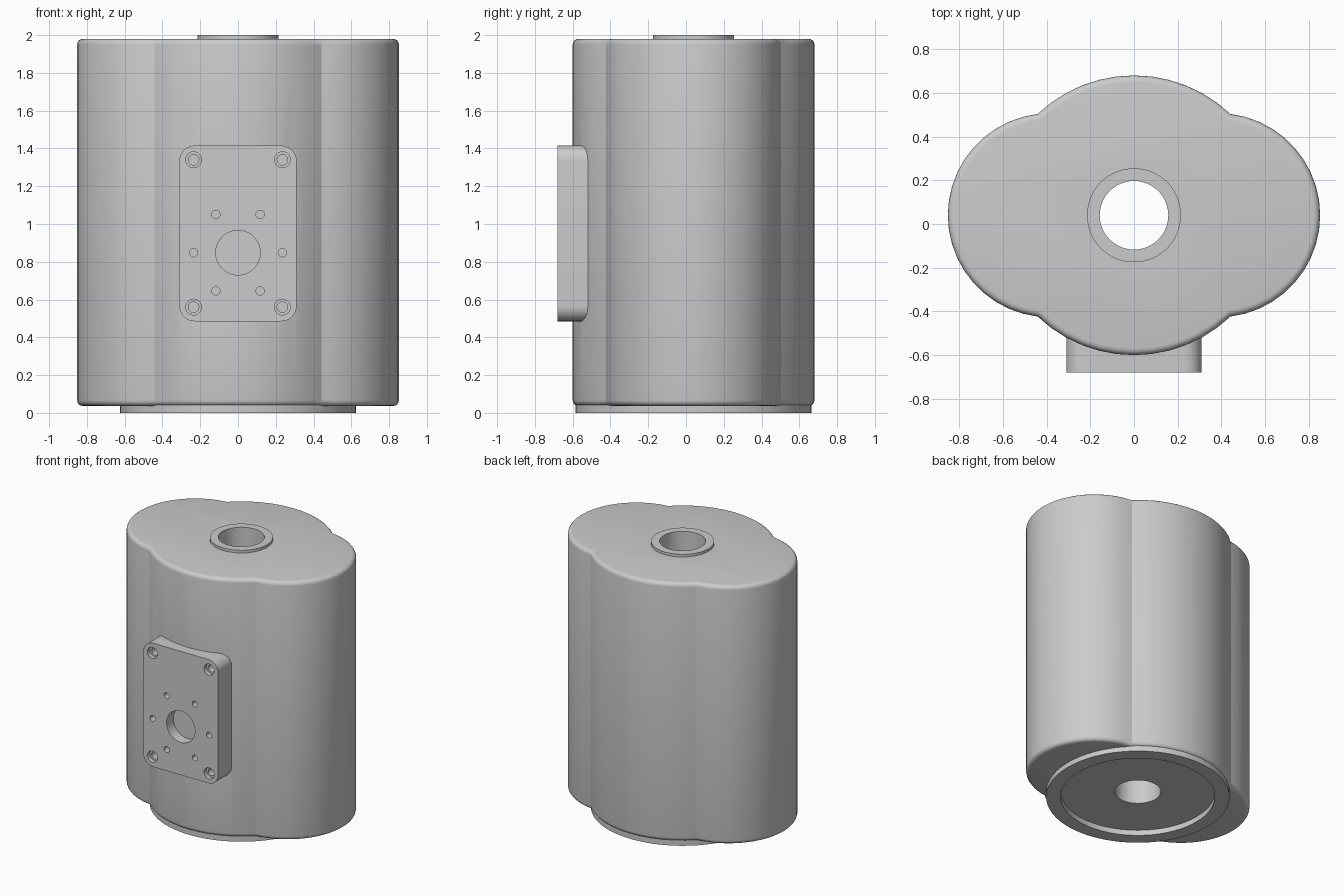
import bpy, bmesh
from math import pi, sin, cos, sqrt, atan2

if "Cube" in bpy.data.objects:
    bpy.data.objects.remove(bpy.data.objects["Cube"])

CY = 0.04                      # centre line of the housing in y
R, r, CX = 0.64, 0.467, 0.385  # middle arc radius, side lobe radius, lobe offset


def loft(name, rings):
    """Closed solid through rings that share the same point count."""
    bm = bmesh.new()
    loops = [[bm.verts.new(p) for p in ring] for ring in rings]
    n = len(loops[0])
    for a, b in zip(loops, loops[1:]):
        for i in range(n):
            j = (i + 1) % n
            bm.faces.new((a[i], a[j], b[j], b[i]))
    bm.faces.new(loops[0][::-1])
    bm.faces.new(loops[-1])
    bmesh.ops.recalc_face_normals(bm, faces=bm.faces)
    me = bpy.data.meshes.new(name)
    bm.to_mesh(me)
    bm.free()
    ob = bpy.data.objects.new(name, me)
    bpy.context.collection.objects.link(ob)
    return ob


def arc(cx, cy, rad, a0, a1, n):
    """n points from a0 towards a1, end point left out."""
    return [(cx + rad * cos(a0 + (a1 - a0) * i / n),
             cy + rad * sin(a0 + (a1 - a0) * i / n)) for i in range(n)]


def outline(d):
    """Four-lobed housing outline, inset by d."""
    big, small = R - d, r - d
    x = (big**2 - small**2 + CX**2) / (2 * CX)
    y = sqrt(big**2 - x**2)
    t, s = atan2(y, x), atan2(y, x - CX)
    return (arc(CX, CY, small, -s, s, 20) + arc(0, CY, big, t, pi - t, 12)
            + arc(-CX, CY, small, pi - s, pi + s, 20)
            + arc(0, CY, big, pi + t, 2 * pi - t, 12))


def disc_z(name, rad, z0, z1, n=64):
    pts = arc(0, CY, rad, 0, 2 * pi, n)
    return loft(name, [[(x, y, z) for x, y in pts] for z in (z0, z1)])


def prism_y(name, pts, y0, y1):
    return loft(name, [[(x, y, z) for x, z in pts] for y in (y0, y1)])


def combine(ob, other, op):
    m = ob.modifiers.new(op, 'BOOLEAN')
    m.operation, m.solver, m.object = op, 'EXACT', other
    bpy.context.view_layer.objects.active = ob
    bpy.ops.object.modifier_apply(modifier=m.name)
    bpy.data.objects.remove(other, do_unlink=True)


# Housing body with rounded top and bottom rims
Z0, Z1, F = 0.037, 1.98, 0.03
steps = [i * pi / 8 for i in range(5)]
layers = [(F * (1 - sin(a)), Z0 + F * (1 - cos(a))) for a in steps]
layers += [(d, Z0 + Z1 - z) for d, z in reversed(layers)]
body = loft("housing", [[(x, y, z) for x, y in outline(d)] for d, z in layers])

# Top collar and bottom rim with its recess, then the through bore
combine(body, disc_z("collar", 0.215, 1.9, 2.0), 'UNION')
combine(body, disc_z("base_rim", 0.625, 0.0, 0.1), 'UNION')
combine(body, disc_z("recess", 0.525, -0.1, 0.04), 'DIFFERENCE')

# Front mounting plate with rounded corners
c = 0.08
plate = []
for k, (sx, z) in enumerate([(1, 1.415 - c), (-1, 1.415 - c), (-1, 0.485 + c), (1, 0.485 + c)]):
    a = k * pi / 2
    plate += arc(sx * (0.31 - c), z, c, a, a + pi / 2, 8)
    plate.append((sx * (0.31 - c) + c * cos(a + pi / 2), z + c * sin(a + pi / 2)))
combine(body, prism_y("mounting_plate", plate, -0.68, -0.4), 'UNION')
combine(body, disc_z("bore", 0.157, -0.2, 2.2, 48), 'DIFFERENCE')

# Plate holes: (x, z, radius, depth)
holes = [(0, 0.848, 0.118, 0.08)]
holes += [(0.235 * cos(k * pi / 3), 0.848 + 0.235 * sin(k * pi / 3) * 0.995, 0.022, 0.08)
          for k in range(6)]
# leave the ring of six at its side and diagonal positions
for sx in (-1, 1):
    for z in (0.56, 1.34):
        holes += [(sx * 0.235, z, 0.042, 0.03), (sx * 0.235, z, 0.028, 0.09)]
for x, z, rad, depth in holes:
    n = 40 if rad > 0.1 else 20
    combine(body, prism_y("hole", arc(x, z, rad, 0, 2 * pi, n), -0.75, -0.68 + depth), 'DIFFERENCE')

# Smooth curved walls, crisp edges
bpy.ops.object.select_all(action='DESELECT')
body.select_set(True)
bpy.context.view_layer.objects.active = body
bpy.ops.object.shade_smooth_by_angle(angle=pi / 7)
